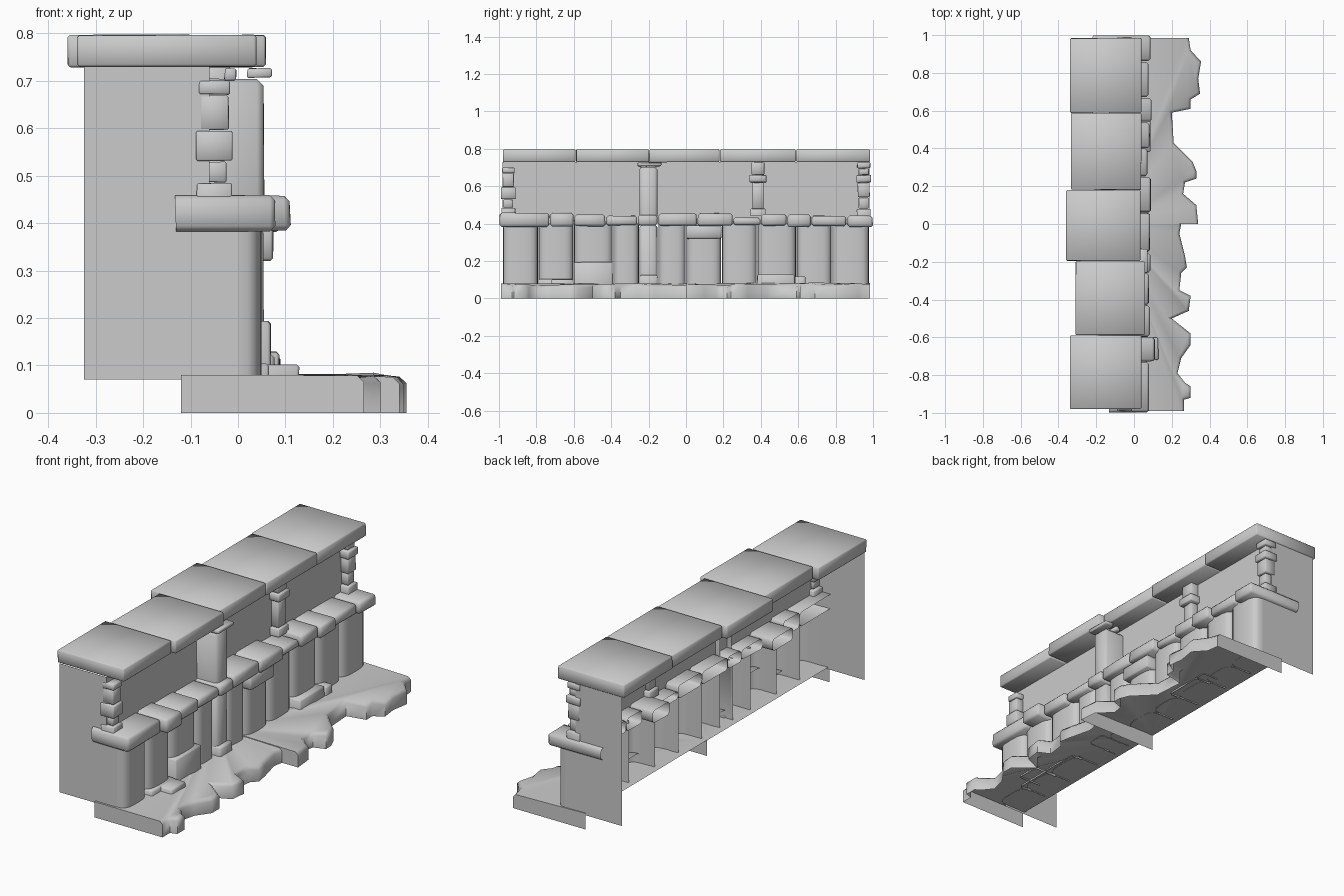
import bpy, bmesh, math, random
from mathutils import Vector

random.seed(4)
default_cube = bpy.data.objects.get("Cube")
if default_cube:
    bpy.data.objects.remove(default_cube, do_unlink=True)

stone = bpy.data.materials.new("plain_grey_stone")
stone.use_nodes = True
GREY = (0.6, 0.6, 0.6, 1)
stone.diffuse_color = GREY
stone.node_tree.nodes["Principled BSDF"].inputs["Base Color"].default_value = GREY
BACK, UNDER = Vector((-1, 0, 0)), Vector((0, 0, -1))


def finish(name, bm, smooth=True):
    """Turn a bmesh into a named stone object."""
    mesh = bpy.data.meshes.new(name)
    bm.to_mesh(mesh)
    bm.free()
    mesh.materials.append(stone)
    obj = bpy.data.objects.new(name, mesh)
    bpy.context.collection.objects.link(obj)
    if smooth:
        bpy.ops.object.select_all(action="DESELECT")
        obj.select_set(True)
        bpy.context.view_layer.objects.active = obj
        bpy.ops.object.shade_smooth_by_angle(angle=math.radians(60))
    return obj


def open_sides(bm, directions):
    """Remove the faces that look in the given directions."""
    bm.normal_update()
    hidden = [f for f in bm.faces if any(f.normal.dot(d) > 0.9 for d in directions)]
    bmesh.ops.delete(bm, geom=hidden, context="FACES")


def block(name, xs, ys, zs, bevel=0.008, rough=0.004, hollow=()):
    """Bevelled stone block with slightly uneven corners."""
    bm = bmesh.new()
    bmesh.ops.create_cube(bm, size=1)
    open_sides(bm, hollow)
    centre = Vector((sum(xs) / 2, sum(ys) / 2, sum(zs) / 2))
    for v in bm.verts:
        for axis, (low, high) in enumerate((xs, ys, zs)):
            v.co[axis] = low if v.co[axis] < 0 else high
        inward = centre - v.co
        for axis in range(3):
            v.co[axis] += math.copysign(random.uniform(0, rough), inward[axis])
    solid_edges = [e for e in bm.edges if not e.is_boundary]
    bmesh.ops.bevel(bm, geom=solid_edges, offset=bevel, segments=1,
                    affect="EDGES", profile=0.5)
    return finish(name, bm)


def sheet(name, points):
    """Single flat panel."""
    bm = bmesh.new()
    bm.faces.new([bm.verts.new(p) for p in points])
    return finish(name, bm, False)


def paving(name, outline, top):
    """Hollow paving slab with a broken front edge, outline given as (y, x)."""
    bm = bmesh.new()
    back = -0.12
    ring = [(back, outline[0][0])] + [(x, y) for y, x in outline] + [(back, outline[-1][0])]
    base = bm.faces.new([bm.verts.new((x, y, 0)) for x, y in ring])
    lid = bmesh.ops.extrude_face_region(bm, geom=[base])["geom"]
    for v in (g for g in lid if isinstance(g, bmesh.types.BMVert)):
        v.co.z = top - random.uniform(0, 0.01) * (v.co.x > 0)
    bmesh.ops.recalc_face_normals(bm, faces=bm.faces[:])
    open_sides(bm, (BACK, UNDER))
    rim = [e for e in bm.edges if all(v.co.z > 0.04 and v.co.x > 0 for v in e.verts)]
    bmesh.ops.bevel(bm, geom=rim, offset=0.014, segments=1, affect="EDGES", profile=0.5)
    return finish(name, bm)


def shaft(name, y0, y1, front=0.05):
    """Open-backed rounded column of the lower wall."""
    bm = bmesh.new()
    mid, half = (y0 + y1) / 2, (y1 - y0) / 2
    profile = [(-0.09, y0)]
    for i in range(11):
        a = math.pi * (i / 10 - 0.5)
        # squarish arc keeps the face broad and the corners round
        s = math.copysign(abs(math.sin(a)) ** 0.6, a)
        profile.append((front - 0.06 * (1 - math.cos(a) ** 0.6), mid + half * s))
    profile.append((-0.09, y1))
    low = [bm.verts.new((x, y, 0.077)) for x, y in profile]
    high = [bm.verts.new((x, y, 0.4)) for x, y in profile]
    for i in range(len(profile) - 1):
        bm.faces.new((low[i], low[i + 1], high[i + 1], high[i]))
    return finish(name, bm)


def stack(name, y, courses):
    """Small post of stacked stones: (bottom, top, half width)."""
    for i, (z0, z1, half) in enumerate(courses):
        block(f"{name}_stone_{i + 1}", (-0.05 - half, -0.05 + half),
              (y - half, y + half), (z0, z1), 0.003, 0.002, (UNDER,) if i == 0 else ())


# Paving in two broken slabs
paving("paving_front", [(-0.99, .265), (-.93, .265), (-.92, .3), (-.86, .3), (-.84, .27), (-.79, .23),
       (-.71, .25), (-.64, .3), (-.58, .3), (-.5, .2), (-.46, .29), (-.38, .3), (-.35, .24),
       (-.26, .25), (-.23, .28), (-.17, .27), (-.05, .24), (0, .25)], .08)
paving("paving_rear", [(0, .34), (.1, .33), (.16, .26), (.22, .27), (.24, .33),
       (.28, .33), (.33, .31), (.43, .21), (.59, .2), (.61, .3), (.66, .3), (.69, .35),
       (.77, .34), (.86, .355), (.92, .3), (.985, .29)], .082)

# End panels and the recessed upper wall
END, WALL = 0.98, -0.06
for label, y in (("front", -END), ("rear", END)):
    sheet(f"{label}_lower_end_panel", [(-.325, y, .07), (0, y, .07), (0, y, .41), (-.325, y, .41)])
    sheet(f"{label}_upper_end_panel", [(-.325, y, .41), (WALL, y, .41), (WALL, y, .73), (-.325, y, .73)])
sheet("upper_wall", [(WALL, -END, .4), (WALL, END, .4), (WALL, END, .73), (WALL, -END, .73)])

# Rounded columns of the lower wall
seams = [-END, -.79, -.6, -.39, -.25, -.15, 0, .19, .38, .59, .78, END]
for i, (y0, y1) in enumerate(zip(seams, seams[1:])):
    if i != 4:
        shaft(f"column_{i + 1}", y0 + .002, y1 - .002)

# Open-backed ledge stones, a few reaching deeper into the wall
ledge = [(-1, -.73, .08, .38, .46), (-.73, -.6, .112, .38, .462), (-.6, -.43, .085, .385, .45),
         (-.43, -.26, .08, .39, .445), (-.26, -.15, .09, .385, .45), (-.15, .06, .085, .385, .458),
         (.06, .25, .09, .385, .458), (.25, .4, .075, .39, .435), (.4, .54, .085, .385, .455),
         (.54, .67, .095, .38, .45), (.67, .86, .08, .385, .445), (.86, 1, .09, .38, .445)]
deep = {2: -.19, 8: -.19, 11: -.22}
for i, (y0, y1, front, z0, z1) in enumerate(ledge):
    block(f"ledge_stone_{i + 1}", (deep.get(i, -.135), front), (y0, y1), (z0, z1), .011, .005, (BACK,))

# Roof cap stones
caps = [(-.98, -.59, -.34, .04), (-.588, -.196, -.31, .06), (-.196, .18, -.36, .035),
        (.18, .588, -.335, .04), (.588, .985, -.34, .04)]
for i, (y0, y1, back, front) in enumerate(caps):
    block(f"roof_cap_{i + 1}", (back, front), (y0, y1), (.728, .797), .005, .002)

# Tall pillar with foot and two cap chips
for part, z0, z1 in (("lower_shaft", .09, .395), ("upper_shaft", .44, .705)):
    block(f"pillar_{part}", (-.085, .056), (-.25, -.152), (z0, z1), .014, .003, (BACK, UNDER))
block("pillar_foot", (-.05, .08), (-.25, -.15), (.075, .128), hollow=(BACK, UNDER))
block("pillar_cap_inner", (-.03, 0), (-.25, -.14), (.7, .728), .003)
block("pillar_cap_outer", (.018, .072), (-.26, -.13), (.705, .728), .003)

# Small stacked posts
stack("front_post", -.95, [(.45, .485, .038), (.485, .53, .026), (.53, .595, .04),
                           (.595, .67, .031), (.67, .7, .034)])
stack("middle_post", .385, [(.44, .48, .042), (.48, .62, .031), (.62, .66, .046),
                            (.66, .73, .035)])
stack("rear_post", .95, [(.44, .48, .038), (.48, .54, .028), (.54, .62, .033),
                         (.62, .66, .04), (.66, .695, .028), (.695, .728, .036)])

# Loose stones against the columns
loose = [("foot_stone_front", .068, -.79, -.6, .07, .105), ("fallen_stone", .13, -.72, -.6, .07, .104),
         ("patch_stone", .07, -.6, -.39, .07, .195), ("foot_stone_rear", .088, .38, .58, .07, .13),
         ("small_foot_stone", .09, .58, .64, .07, .12), ("upper_patch_stone", .076, 0, .19, .318, .39)]
for name, front, y0, y1, z0, z1 in loose:
    block(name, (0, front), (y0, y1), (z0, z1), .006, .003, (BACK, UNDER) if z0 < .1 else (BACK,))
